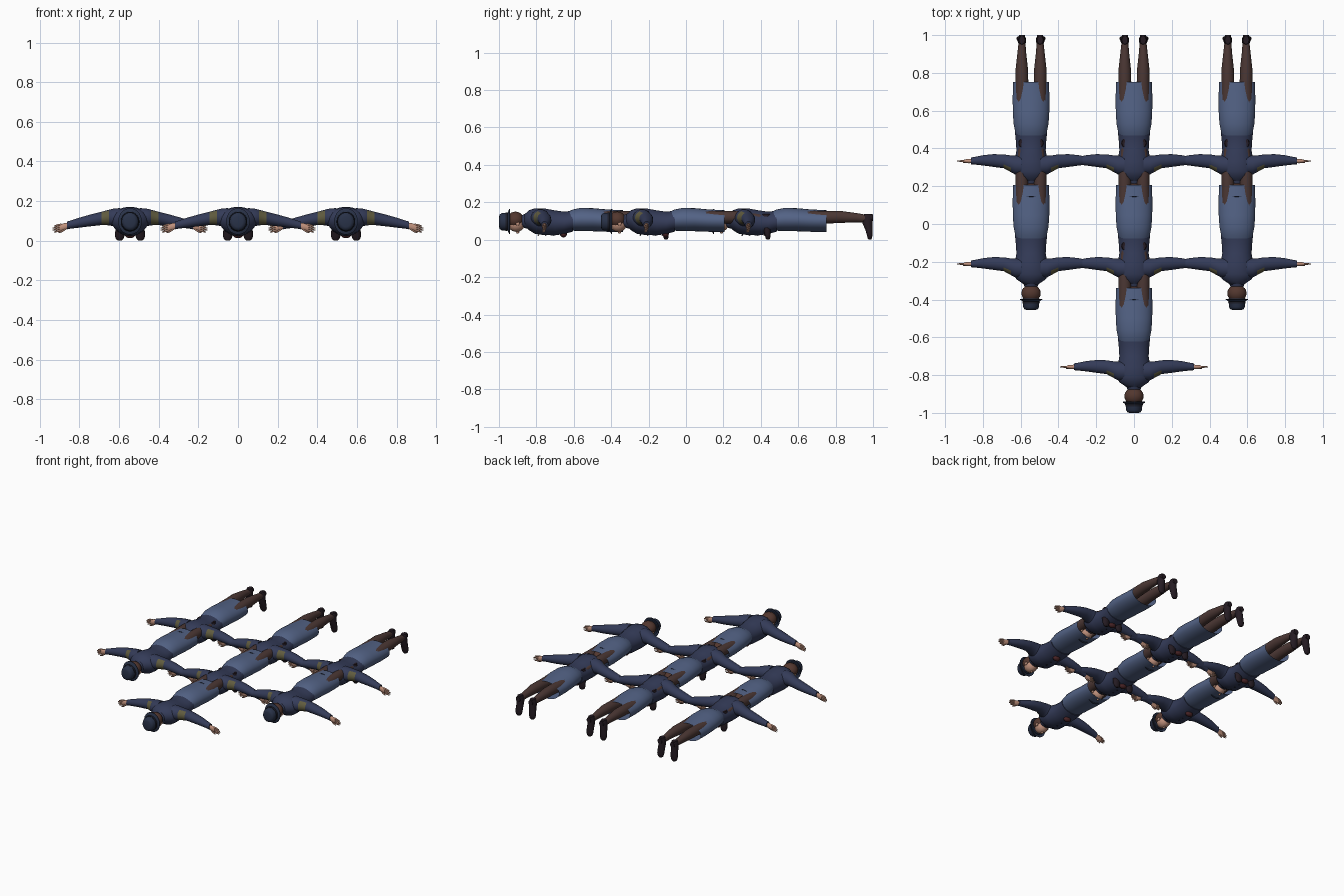
import bpy, bmesh, math
from mathutils import Vector, Matrix

old = bpy.data.objects.get("Cube")
if old:
    bpy.data.objects.remove(old)


def material(name, r, g, b):
    m = bpy.data.materials.new(name)
    m.use_nodes = True
    m.diffuse_color = (r, g, b, 1)
    m.node_tree.nodes["Principled BSDF"].inputs["Base Color"].default_value = (r, g, b, 1)
    return m


navy = material("navy wool", .034, .044, .098)
blue = material("blue skirt cloth", .086, .123, .235)
felt = material("dark hat felt", .022, .032, .065)
band = material("black band", .012, .013, .022)
skin = material("skin", .52, .28, .2)
hair_brown = material("brown hair", .085, .038, .028)
stocking = material("brown stocking", .07, .038, .034)
leather = material("dark shoe leather", .018, .011, .016)
khaki = material("khaki patch", .12, .108, .05)
red_brown = material("red brown leather", .07, .018, .02)

parts = []


def finish(name, bm, mats, rule=None):
    """Store a bmesh as a shared mesh; rule picks a material slot for each face."""
    bmesh.ops.recalc_face_normals(bm, faces=bm.faces)
    for f in bm.faces:
        f.smooth = True
        if rule:
            f.material_index = rule(f.calc_center_median(), f.normal)
    me = bpy.data.meshes.new(name)
    bm.to_mesh(me)
    bm.free()
    for m in mats:
        me.materials.append(m)
    me.set_sharp_from_angle(angle=math.radians(50))
    parts.append((name, me))


def loft(name, axis, rings, mats, side=1, sides=20, caps=(True, True), rule=None):
    """Skin ellipses (centre, two half widths) stacked along an axis; side=-1 mirrors."""
    u, v = {"x": (1, 2), "y": (0, 2), "z": (0, 1)}[axis]
    bm = bmesh.new()
    loops = []
    for x, y, z, ru, rv in rings:
        loop = []
        for i in range(sides):
            t = math.tau * (i + .5) / sides
            p = Vector((x, y, z))
            p[u] += ru * math.cos(t)
            p[v] += rv * math.sin(t)
            p.x *= side
            loop.append(bm.verts.new(p))
        loops.append(loop)
    for a, b in zip(loops, loops[1:]):
        for i in range(sides):
            j = (i + 1) % sides
            bm.faces.new((a[i], a[j], b[j], b[i]))
    for want, loop in zip(caps, (loops[0], loops[-1])):
        if want:
            bm.faces.new(loop)
    finish(name, bm, mats, rule)


def ball(name, centre, size, mats, rule=None):
    bm = bmesh.new()
    bmesh.ops.create_uvsphere(bm, u_segments=20, v_segments=14, radius=1)
    bm.transform(Matrix.Translation(centre) @ Matrix.Diagonal((*size, 1)))
    finish(name, bm, mats, rule)


# Jacket with waist and flared hem
loft("jacket", "y", [
    (0, -.603, .1, .086, .056), (0, -.65, .09, .081, .06), (0, -.70, .09, .078, .067),
    (0, -.76, .096, .088, .072), (0, -.81, .1, .094, .068), (0, -.838, .104, .078, .054),
    (0, -.853, .105, .055, .04), (0, -.868, .103, .034, .03)], [navy], sides=28)
loft("collar", "y", [
    (0, -.85, .1, .046, .042), (0, -.878, .1, .034, .032)], [navy], caps=(False, False))
for k in range(4):
    ball("jacket_button", (0, -.79 + .04 * k, .025), (.005, .005, .004), [band])
ball("belt_pouch", (0, -.655, .03), (.026, .018, .018), [red_brown])

# Skirt, open at the hem
loft("skirt", "y", [
    (0, -.64, .1, .072, .045), (0, -.605, .105, .084, .057), (0, -.56, .108, .093, .063),
    (0, -.50, .107, .097, .062), (0, -.42, .102, .098, .06), (0, -.338, .1, .095, .058)],
    [blue], sides=28, caps=(True, False))

# Head, hair and hat
loft("neck", "y", [
    (0, -.85, .1, .028, .026), (0, -.89, .095, .026, .026)], [skin])
ball("face", (0, -.907, .085), (.04, .045, .043), [skin])
ball("nose", (0, -.9, .042), (.006, .009, .009), [skin])
ball("hair", (0, -.912, .106), (.051, .046, .044), [hair_brown])
loft("hat_crown", "y", [
    (0, -.94, .096, .046, .048), (0, -.985, .096, .042, .046),
    (0, -.996, .096, .036, .04), (0, -1.0, .096, .024, .027)], [felt], sides=24)
loft("hat_band", "y", [
    (0, -.954, .096, .047, .0495), (0, -.966, .096, .046, .0485)], [band], sides=24)
loft("hat_brim", "y", [
    (0, -.954, .097, .045, .047), (0, -.945, .097, .06, .067),
    (0, -.941, .097, .06, .067), (0, -.948, .097, .045, .047)], [felt], sides=24)

for s, label in ((1, "left"), (-1, "right")):
    # Sleeve with a patch on its outer side
    loft(label + "_sleeve", "x", [
        (.05, -.78, .113, .052, .052), (.085, -.778, .117, .05, .045),
        (.105, -.772, .117, .045, .04), (.145, -.758, .112, .037, .034),
        (.2, -.754, .102, .034, .03), (.25, -.753, .092, .028, .026),
        (.295, -.755, .082, .021, .021), (.318, -.756, .077, .018, .02)],
        [navy, khaki], s,
        rule=lambda c, n: int(.105 < abs(c.x) < .145 and n.y < -.3))
    # Hand with spread fingers and thumb
    loft(label + "_hand", "x", [
        (.305, -.756, .078, .012, .013), (.33, -.757, .07, .012, .019),
        (.355, -.757, .064, .009, .018)], [skin], s, sides=12)
    for k in range(4):
        z = .049 + .01 * k
        tip = .383 + (.008 if k in (1, 2) else 0)
        loft(label + "_finger", "x", [
            (.345, -.757, z + .003, .006, .006), (.37, -.757, z - .002, .005, .005),
            (tip, -.756, z - .006, .003, .003)], [skin], s, sides=8)
    loft(label + "_thumb", "x", [
        (.318, -.757, .065, .007, .007), (.342, -.762, .048, .006, .006),
        (.36, -.764, .04, .003, .003)], [skin], s, sides=8)
    # Leg, shoe and heel
    loft(label + "_leg", "y", [
        (.047, -.5, .11, .042, .042), (.048, -.34, .12, .034, .034),
        (.049, -.27, .122, .033, .033), (.049, -.18, .118, .023, .025),
        (.048, -.135, .114, .019, .021), (.048, -.105, .112, .018, .022)], [stocking], s)
    loft(label + "_shoe", "z", [
        (.048, -.116, .138, .015, .022), (.048, -.12, .12, .021, .028),
        (.048, -.12, .09, .022, .028), (.05, -.112, .055, .024, .02),
        (.052, -.108, .025, .025, .015), (.052, -.107, .008, .019, .012),
        (.052, -.107, 0, .009, .007)], [leather], s)
    loft(label + "_heel", "y", [
        (.048, -.11, .118, .018, .021), (.048, -.09, .118, .016, .018)], [leather], s, sides=12)
    ball(label + "_ear", (s * .043, -.9, .085), (.006, .01, .01), [skin])

# Seven figures in formation, sharing the same part meshes
STEP = .545
spots = [(0, 0)] + [(STEP * c, STEP * r) for r in (1, 2) for c in (-1, 0, 1)]
for number, (x, y) in enumerate(spots, 1):
    for name, me in parts:
        ob = bpy.data.objects.new("figure_%d_%s" % (number, name), me)
        ob.location = (x, y, 0)
        bpy.context.collection.objects.link(ob)
